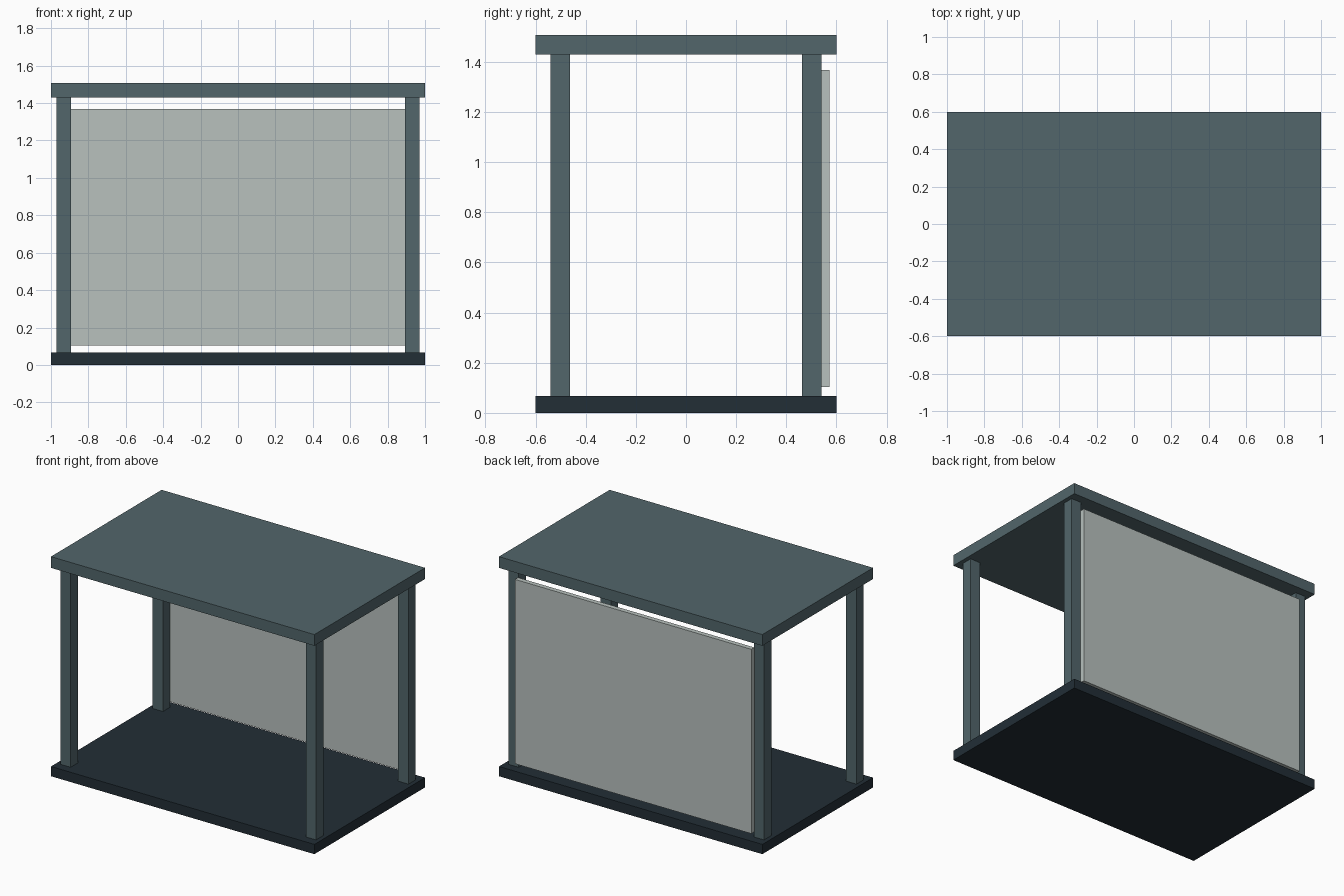
import bpy

default = bpy.data.objects.get("Cube")
if default:
    bpy.data.objects.remove(default, do_unlink=True)


def material(name, rgb):
    """Flat material from 0-255 display values, converted to linear."""
    linear = [((c / 255 + 0.055) / 1.055) ** 2.4 for c in rgb]
    mat = bpy.data.materials.new(name)
    mat.use_nodes = True
    mat.diffuse_color = (*linear, 1)
    bsdf = mat.node_tree.nodes["Principled BSDF"]
    bsdf.inputs["Base Color"].default_value = (*linear, 1)
    return mat


def box(name, low, high, mat):
    """Box spanning two opposite corners."""
    centre = [(a + b) / 2 for a, b in zip(low, high)]
    size = [b - a for a, b in zip(low, high)]
    bpy.ops.mesh.primitive_cube_add(size=1, location=centre)
    obj = bpy.context.object
    obj.name = name
    obj.scale = size
    bpy.ops.object.transform_apply(location=False, rotation=False, scale=True)
    obj.data.materials.append(mat)
    return obj


slate = material("slate grey", (82, 102, 107))
dark = material("dark blue grey", (34, 46, 54))
pale = material("pale grey", (184, 193, 190))

FLOOR_TOP, ROOF_BOTTOM, ROOF_TOP = 0.067, 1.43, 1.507

# Floor and roof slabs
box("floor_slab", (-1, -0.6, 0), (1, 0.6, FLOOR_TOP), dark)
box("roof_slab", (-1, -0.6, ROOF_BOTTOM), (1, 0.6, ROOF_TOP), slate)

# Four corner posts
HALF = 0.039
for y, depth in ((-0.501, "front"), (0.501, "back")):
    for x, side in ((0.932, "left"), (-0.932, "right")):
        box(f"{depth}_{side}_post",
            (x - HALF, y - HALF, FLOOR_TOP),
            (x + HALF, y + HALF, ROOF_BOTTOM), slate)

# Back panel fixed behind the posts
box("back_panel", (-0.897, 0.54, 0.103), (0.897, 0.573, 1.368), pale)
